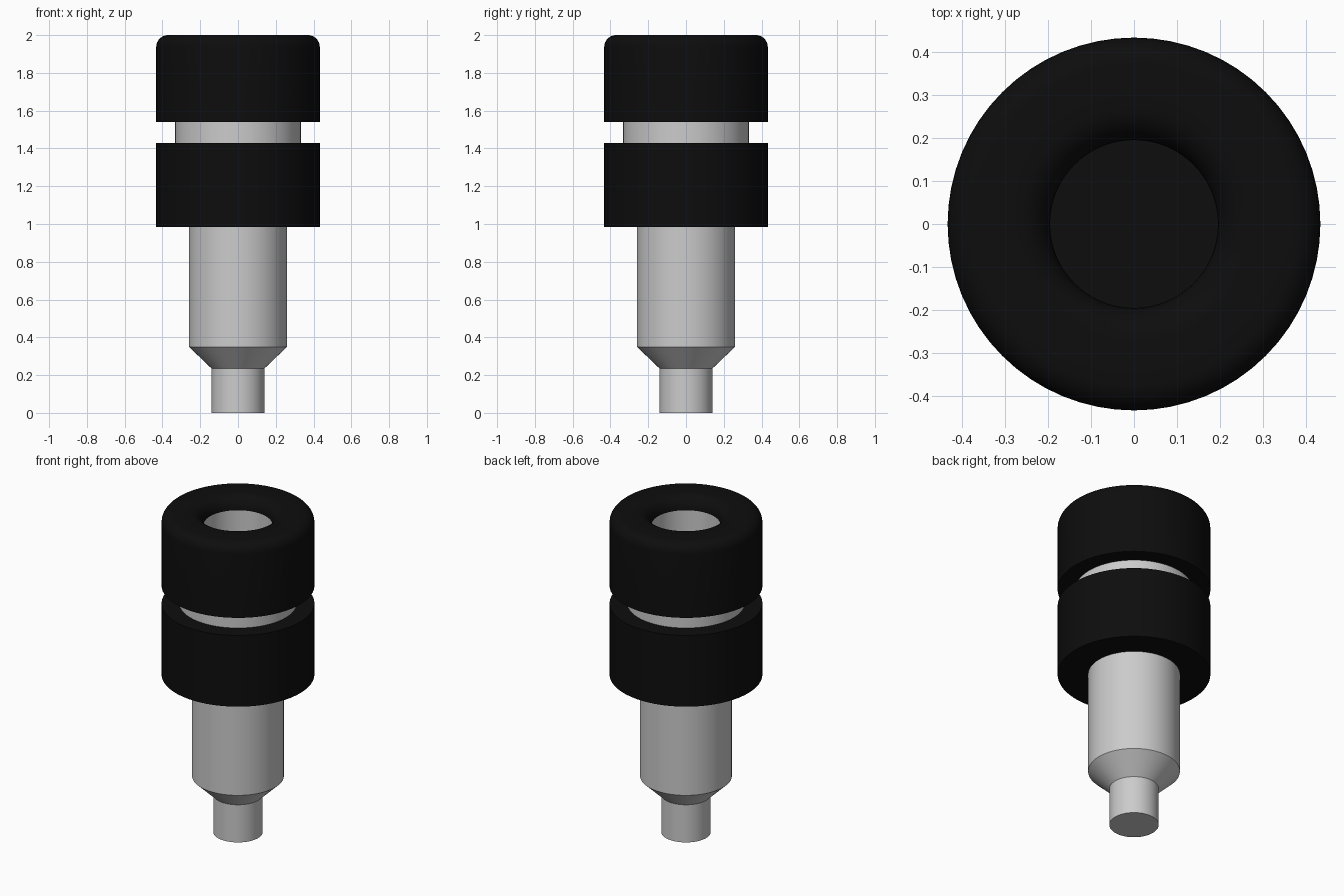
import bpy
import bmesh
from math import cos, sin, pi, radians

SEGMENTS = 64

default = bpy.data.objects.get("Cube")
if default:
    bpy.data.objects.remove(default, do_unlink=True)


def make_material(name, value):
    mat = bpy.data.materials.new(name)
    mat.use_nodes = True
    colour = (value, value, value, 1)
    mat.diffuse_color = colour
    mat.node_tree.nodes["Principled BSDF"].inputs["Base Color"].default_value = colour
    return mat


def arc(r, z, size, start, end, steps=8):
    """Quarter-round profile points about (r, z), angles in degrees."""
    angles = [radians(start + (end - start) * i / steps) for i in range(steps + 1)]
    return [(r + size * cos(a), z + size * sin(a)) for a in angles]


def lathe(name, profile, material, closed=False):
    """Revolve a (radius, height) profile around the z axis."""
    bm = bmesh.new()
    verts = [bm.verts.new((r, 0, z)) for r, z in profile]
    edges = [bm.edges.new(pair) for pair in zip(verts, verts[1:])]
    if closed:
        edges.append(bm.edges.new((verts[-1], verts[0])))
    bmesh.ops.spin(bm, geom=verts + edges, axis=(0, 0, 1), cent=(0, 0, 0),
                   angle=2 * pi, steps=SEGMENTS, use_duplicate=False)
    bmesh.ops.remove_doubles(bm, verts=bm.verts, dist=0.0005)
    bmesh.ops.recalc_face_normals(bm, faces=bm.faces)
    mesh = bpy.data.meshes.new(name)
    bm.to_mesh(mesh)
    bm.free()
    mesh.materials.append(material)
    obj = bpy.data.objects.new(name, mesh)
    bpy.context.collection.objects.link(obj)
    bpy.ops.object.select_all(action="DESELECT")
    obj.select_set(True)
    bpy.context.view_layer.objects.active = obj
    bpy.ops.object.shade_smooth_by_angle(angle=radians(30))
    return obj


metal = make_material("light grey metal", 0.6)
plastic = make_material("black plastic", 0.004)

OUTER, SHAFT, PIN = 0.433, 0.26, 0.14
COLLAR, BORE = 0.333, 0.195
RING_BASE, RING_TOP, BORE_FLOOR = 0.985, 1.43, 1.1
CAP_BASE, TOP = 1.54, 2.0
EDGE, LIP = 0.063, 0.08

# Stepped metal pin and shaft
lathe("shaft", [(0, 0), (PIN, 0), (PIN, 0.235), (SHAFT, 0.35),
                (SHAFT, RING_BASE), (0, RING_BASE)], metal)

# Lower grip ring, a cup whose floor closes the bore
lathe("lower_ring", [(0, RING_BASE), (OUTER, RING_BASE), (OUTER, RING_TOP),
                     (COLLAR, RING_TOP), (COLLAR, BORE_FLOOR),
                     (0, BORE_FLOOR)], plastic)

# Metal sleeve, seen in the gap and inside the bore
lathe("sleeve", [(BORE, BORE_FLOOR), (COLLAR, BORE_FLOOR),
                 (COLLAR, TOP - LIP), (BORE, TOP - LIP)], metal, closed=True)

# Upper cap with rounded outer edge and rounded bore lip
cap_profile = [(COLLAR, CAP_BASE), (OUTER, CAP_BASE)]
cap_profile += arc(OUTER - EDGE, TOP - EDGE, EDGE, 0, 90)
cap_profile += arc(BORE + LIP, TOP - LIP, LIP, 90, 180)
cap_profile += [(COLLAR, TOP - LIP)]
lathe("upper_cap", cap_profile, plastic, closed=True)
